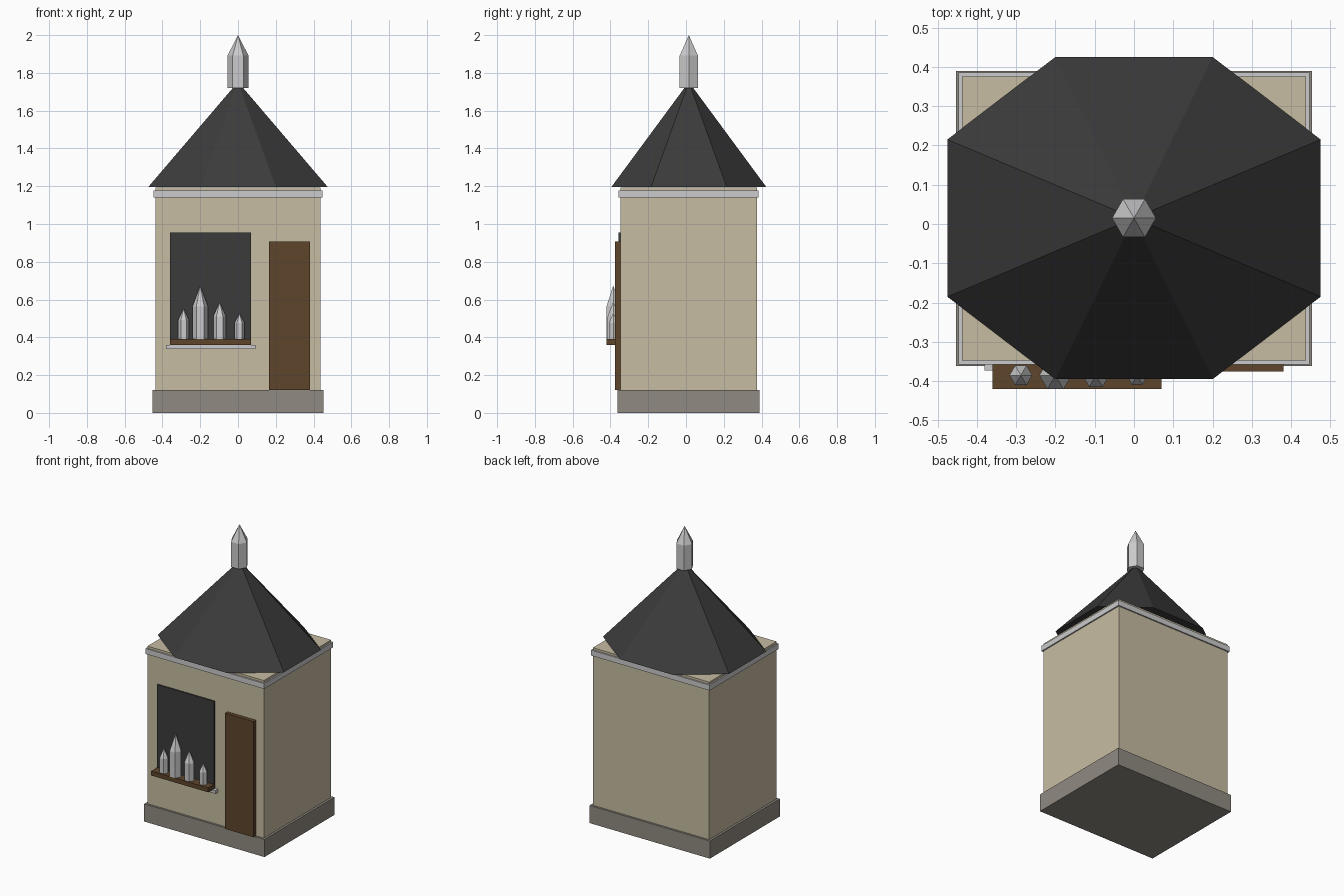
import bpy, bmesh, math

if "Cube" in bpy.data.objects:
    bpy.data.objects.remove(bpy.data.objects["Cube"])


def material(name, rgb):
    m = bpy.data.materials.new(name)
    m.diffuse_color = (*rgb, 1)
    m.use_nodes = True
    m.node_tree.nodes["Principled BSDF"].inputs["Base Color"].default_value = m.diffuse_color
    return m


WALL = material("cream_wall", (0.57, 0.505, 0.36))
STONE = material("grey_stone", (0.28, 0.255, 0.22))
WOOD = material("brown_wood", (0.11, 0.06, 0.024))
DARK = material("charcoal", (0.044, 0.044, 0.046))
PALE = material("pale_grey", (0.60, 0.60, 0.61))


def finish(bm, name, mat):
    bmesh.ops.recalc_face_normals(bm, faces=bm.faces[:])
    me = bpy.data.meshes.new(name)
    bm.to_mesh(me)
    bm.free()
    me.materials.append(mat)
    ob = bpy.data.objects.new(name, me)
    bpy.context.collection.objects.link(ob)
    return ob


def box(name, mat, x, y, z):
    """Box from (min, max) ranges."""
    bm = bmesh.new()
    bmesh.ops.create_cube(bm, size=1)
    for v in bm.verts:
        v.co = [r[0] if c < 0 else r[1] for c, r in zip(v.co, (x, y, z))]
    return finish(bm, name, mat)


def loft(name, mat, outline, centre, rings):
    """Stack scaled copies of an outline; scale 0 makes a point."""
    bm = bmesh.new()
    cx, cy = centre
    prev = None
    for z, s in rings:
        if s == 0:
            ring = [bm.verts.new((cx, cy, z))]
        else:
            ring = [bm.verts.new((cx + px * s, cy + py * s, z)) for px, py in outline]
        n = len(outline)
        if prev is None:
            bm.faces.new(ring)
        else:
            for i in range(n):
                j = (i + 1) % n
                if s == 0:
                    bm.faces.new((prev[i], prev[j], ring[0]))
                else:
                    bm.faces.new((prev[i], prev[j], ring[j], ring[i]))
        prev = ring
    return finish(bm, name, mat)


HEX = [(math.cos(math.pi * i / 3), math.sin(math.pi * i / 3)) for i in range(6)]


def spike(name, x, y, r, z0, z1):
    """Six-sided post with a pointed tip."""
    shoulder = z0 + (z1 - z0) * 0.61
    loft(name, PALE, HEX, (x, y), [(z0, r), (shoulder, r), (z1, 0)])


# Building shell
box("plinth", STONE, (-0.453, 0.453), (-0.362, 0.39), (0, 0.12))
box("walls", WALL, (-0.438, 0.438), (-0.348, 0.376), (0.12, 1.192))
box("cornice", PALE, (-0.447, 0.447), (-0.357, 0.385), (1.14, 1.177))

# Eight-sided roof and finial
OCT = [(0.475, -0.2), (0.475, 0.2), (0.2, 0.41), (-0.2, 0.41),
       (-0.475, 0.2), (-0.475, -0.2), (-0.2, -0.41), (0.2, -0.41)]
loft("roof", DARK, OCT, (0, 0.015), [(1.196, 1), (1.752, 0)])
spike("finial", 0, 0.015, 0.056, 1.72, 2.0)

# Window, sill and door on the front
box("window", DARK, (-0.36, 0.07), (-0.357, -0.345), (0.36, 0.955))
box("shelf", WOOD, (-0.36, 0.07), (-0.42, -0.345), (0.36, 0.39))
box("shelf_ledge", PALE, (-0.38, 0.092), (-0.373, -0.345), (0.338, 0.36))
box("door", WOOD, (0.165, 0.38), (-0.375, -0.345), (0.12, 0.907))

# Display pieces on the shelf
for i, (x, r, top) in enumerate([(-0.288, 0.029, 0.555), (-0.2, 0.041, 0.675),
                                 (-0.097, 0.034, 0.588), (0.008, 0.027, 0.53)]):
    spike(f"display_piece_{i + 1}", x, -0.385, r, 0.39, top)
